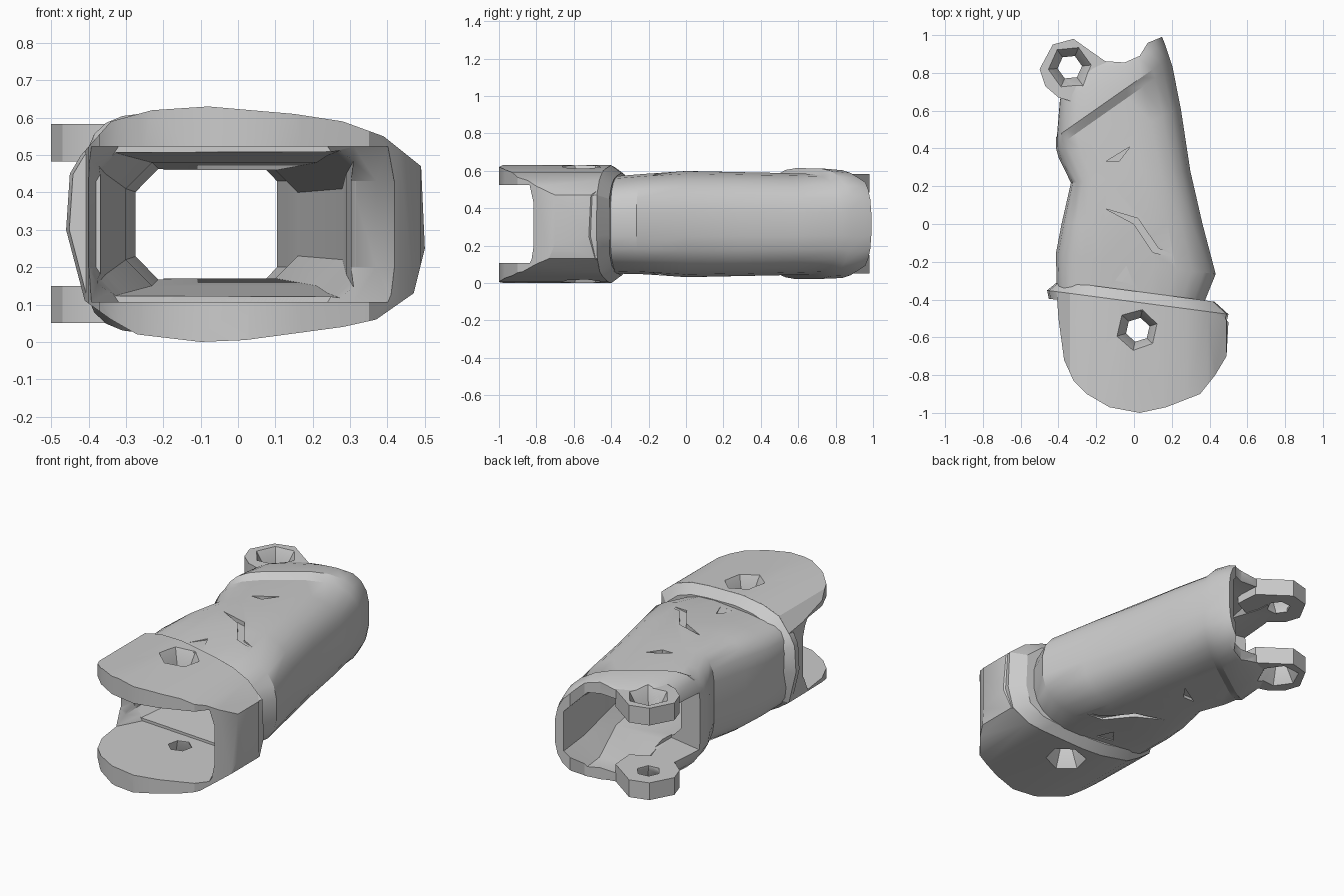
import bpy, bmesh, math

if "Cube" in bpy.data.objects:
    bpy.data.objects.remove(bpy.data.objects["Cube"], do_unlink=True)

MID = 0.315  # height of the mirror plane between top and bottom

grey = bpy.data.materials.new("light grey")
grey.use_nodes = True
grey.diffuse_color = (0.6, 0.6, 0.6, 1)
grey.node_tree.nodes["Principled BSDF"].inputs["Base Color"].default_value = (0.6, 0.6, 0.6, 1)


def loft(name, rings):
    """Closed solid through a list of equally sized rings."""
    bm = bmesh.new()
    loops = [[bm.verts.new(p) for p in ring] for ring in rings]
    n = len(loops[0])
    for a, b in zip(loops, loops[1:]):
        for i in range(n):
            j = (i + 1) % n
            bm.faces.new((a[i], a[j], b[j], b[i]))
    bm.faces.new(loops[0])
    bm.faces.new(loops[-1])
    bmesh.ops.recalc_face_normals(bm, faces=bm.faces)
    mesh = bpy.data.meshes.new(name)
    bm.to_mesh(mesh)
    bm.free()
    mesh.materials.append(grey)
    ob = bpy.data.objects.new(name, mesh)
    bpy.context.collection.objects.link(ob)
    return ob


def prism(name, outline, z0, z1):
    return loft(name, [[(x, y, z) for x, y in outline] for z in (z0, z1)])


def flip(z):
    return 2 * MID - z


def rounded(y, xl, xr, z0, z1, skew):
    """Section leaning along y: boxy on the right-hand side, rounder on the left."""
    cx, cz, rx, rz = (xl + xr) / 2, (z0 + z1) / 2, (xr - xl) / 2, (z1 - z0) / 2
    ring = []
    for i in range(24):
        t = math.tau * (i + 0.5) / 24
        c, s = math.cos(t), math.sin(t)
        power = 0.72 if c > 0 else 0.45
        dx = rx * math.copysign(abs(c) ** power, c)
        dz = rz * math.copysign(abs(s) ** power, s)
        ring.append((cx + dx, y + skew * dx, cz + dz))
    return ring


def chamfered(y, xl, xr, z0, z1, c):
    pts = [(xl + c, z0), (xr - c, z0), (xr, z0 + c), (xr, z1 - c),
           (xr - c, z1), (xl + c, z1), (xl, z1 - c), (xl, z0 + c)]
    return [(x, y, z) for x, z in pts]


def mouth_ring(z, inset):
    """Gap between the cheek plates; the inset rounds the side walls into them."""
    pts = [(-0.6, -1.1), (0.6, -1.1), (0.6, -0.82 - inset), (0.42, -0.82 - inset),
           (0.37 - inset, -0.62), (0.30 - inset, -0.46), (-0.38 + inset, -0.42),
           (-0.405, -0.52 - inset), (-0.6, -0.54 - inset)]
    return [(x, y, z) for x, y in pts]


def countersunk(name, x, y, turn, inner, face):
    """Six-sided through hole that flares at both outer faces."""
    rings = []
    for r, z in ((0.13, flip(face) - 0.03), (0.065, flip(inner)), (0.065, inner), (0.13, face + 0.03)):
        rings.append([(x + r * math.cos(turn + math.tau * i / 6),
                       y + r * math.sin(turn + math.tau * i / 6), z) for i in range(6)])
    return loft(name, rings)


def carve(ob, cutter, operation="DIFFERENCE"):
    mod = ob.modifiers.new("carve", "BOOLEAN")
    mod.operation, mod.solver, mod.object = operation, "EXACT", cutter
    bpy.context.view_layer.objects.active = ob
    bpy.ops.object.modifier_apply(modifier=mod.name)


# Cutters shared by several parts
cavity = loft("cavity_cutter", [chamfered(*s) for s in (
    (-0.57, -0.385, 0.31, 0.115, 0.515, 0.03), (-0.3, -0.355, 0.29, 0.13, 0.50, 0.05),
    (0, -0.30, 0.28, 0.15, 0.48, 0.07), (0.5, -0.27, 0.16, 0.17, 0.46, 0.06),
    (0.75, -0.32, 0.13, 0.10, 0.53, 0.1), (1.1, -0.33, 0.09, 0.10, 0.53, 0.1))])
mouth = loft("mouth_cutter", [mouth_ring(z, e) for z, e in (
    (0.107, 0.06), (0.20, 0), (0.43, 0), (0.523, 0.06))])
window = prism("window_cutter", [(-0.6, 0.5), (-0.2, 0.42), (-0.2, 1.1), (-0.6, 1.1)], 0.15, 0.48)
notch = prism("rear_notch_cutter", [(-0.2, 0.865), (-0.05, 0.855), (0.03, 0.89), (0.11, 1.02),
                                    (0, 1.1), (-0.2, 1.1)], -0.1, 0.8)
fork_hole = countersunk("fork_hole_cutter", 0.02, -0.56, 0.3, 0.53, 0.63)
lug_hole = countersunk("lug_hole_cutter", -0.34, 0.83, 0.1, 0.50, 0.58)
cutters = [cavity, mouth, window, notch, fork_hole, lug_hole]

# Domed cross-section of the fork and its collar band
dome = [(-0.45, 0.45), (-0.42, 0.5), (-0.34, 0.59), (-0.23, 0.62), (-0.08, 0.63),
        (0.15, 0.61), (0.28, 0.59), (0.39, 0.55), (0.49, 0.47), (0.5, 0.25),
        (0.47, 0.13), (0.37, 0.06), (0.28, 0.04), (0.02, 0.005), (-0.1, 0),
        (-0.27, 0.02), (-0.34, 0.06), (-0.41, 0.11), (-0.46, 0.3)]


def slanted_dome(y, sx, sz):
    """Scaled dome section on the slanted plane of the band."""
    pts = [((x + 0.03) * sx - 0.03, (z - MID) * sz + MID) for x, z in dome]
    return [(x, y - 0.132 * x, z) for x, z in pts]


# Fork with two cheek plates
fork = loft("fork", [[(x, y, z) for x, z in dome] for y in (-1.05, -0.2)])
fork_outline = prism("fork_outline_cutter", [
    (0.03, -1), (0.17, -0.97), (0.35, -0.9), (0.43, -0.8), (0.49, -0.7), (0.5, -0.52),
    (0.46, -0.475), (-0.41, -0.36), (-0.4, -0.5), (-0.37, -0.72), (-0.32, -0.83),
    (-0.25, -0.9), (-0.13, -0.97)], -0.1, 0.8)
cutters.append(fork_outline)
carve(fork, fork_outline, "INTERSECT")
for c in (mouth, cavity, fork_hole):
    carve(fork, c)

# Slanted, tapering band behind the fork
band = loft("collar_band", [slanted_dome(*s) for s in (
    (-0.455, 0.98, 0.985), (-0.412, 1, 1), (-0.355, 0.86, 0.87))])
carve(band, mouth)
carve(band, cavity)

# Hollow tapering tube with a slanted raised rim at the back
tube = loft("tube", [rounded(*s) for s in (
    (-0.40, -0.41, 0.36, 0.05, 0.57, -0.13), (-0.21, -0.415, 0.435, 0.045, 0.585, -0.13),
    (0, -0.385, 0.365, 0.03, 0.60, 0), (0.25, -0.335, 0.30, 0.035, 0.595, 0.1),
    (0.48, -0.40, 0.25, 0.04, 0.59, 0.4), (0.62, -0.415, 0.205, 0.045, 0.585, 0.7),
    (0.67, -0.415, 0.19, 0.02, 0.615, 0.7), (0.80, -0.40, 0.165, 0.025, 0.605, 0.55),
    (0.88, -0.38, 0.15, 0.05, 0.58, 0.42))])
for c in (cavity, window, notch, lug_hole):
    carve(tube, c)

# Shallow nicks, alike on the top and the underside
nicks = ([(-0.15, 0.33), (-0.02, 0.41), (-0.08, 0.33)],
         [(-0.1, -0.3), (-0.04, -0.22), (0, -0.32)],
         [(-0.15, 0.08), (0.02, 0.03), (0.13, -0.13), (0.3, -0.2), (0.1, -0.15), (0, 0)])
for outline in nicks:
    for z0, z1 in ((0.575, 0.7), (-0.1, 0.055)):
        nick = prism("nick_cutter", outline, z0, z1)
        carve(tube, nick)
        cutters.append(nick)

# Pair of hinge lugs
lug_outline = [(-0.5, 0.82), (-0.43, 0.95), (-0.32, 0.98), (-0.25, 0.93), (-0.15, 0.86),
               (-0.14, 0.72), (-0.3, 0.64), (-0.40, 0.67), (-0.47, 0.73)]
lugs = []
for name, z0, z1 in (("upper_lug", 0.483, 0.583), ("lower_lug", 0.05, 0.15)):
    lug = prism(name, lug_outline, z0, z1)
    carve(lug, lug_hole)
    lugs.append(lug)

for c in cutters:
    bpy.data.objects.remove(c, do_unlink=True)

# Soft shading with crisp edges
bpy.ops.object.select_all(action="DESELECT")
for ob in [fork, band, tube] + lugs:
    ob.select_set(True)
bpy.context.view_layer.objects.active = tube
bpy.ops.object.shade_smooth_by_angle(angle=math.radians(28))
